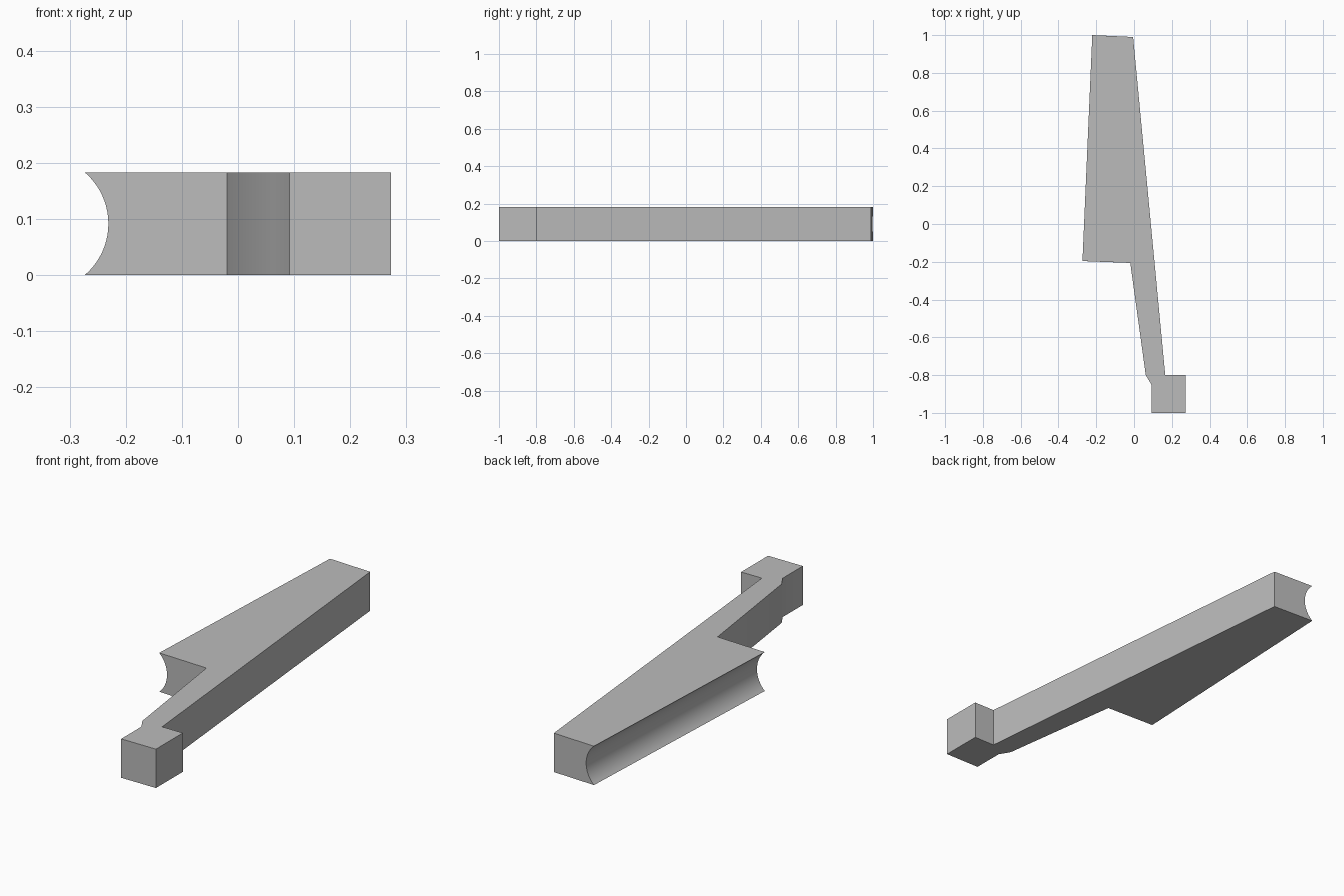
import bpy, bmesh, math
from mathutils import Vector

HEIGHT = 0.183
GROOVE_DEPTH = 0.042
STEPS = 20

if "Cube" in bpy.data.objects:
    bpy.data.objects.remove(bpy.data.objects["Cube"])

grey = bpy.data.materials.new("plain grey")
grey.use_nodes = True
colour = (0.5, 0.5, 0.5, 1)
grey.diffuse_color = colour
grey.node_tree.nodes["Principled BSDF"].inputs["Base Color"].default_value = colour

# Plan outline; the first two points bound the grooved long side
outline = [Vector(p) for p in (
    (-0.273, -0.196), (-0.221, 1.0),                   # grooved side
    (-0.005, 0.99), (0.165, -0.80),                    # straight back of the arm
    (0.273, -0.80), (0.273, -1.0), (0.092, -1.0),      # square end block
    (0.092, -0.85), (0.062, -0.80), (-0.02, -0.206))]  # bevel, neck, shoulder

# Circular arc that scoops out the grooved side
half = HEIGHT / 2
radius = (half ** 2 + GROOVE_DEPTH ** 2) / (2 * GROOVE_DEPTH)
sweep = math.asin(half / radius)
side = (outline[1] - outline[0]).normalized()
inward = Vector((side.y, -side.x))

bm = bmesh.new()
rings = []
for i in range(STEPS + 1):
    angle = sweep * (2 * i / STEPS - 1)
    z = half + radius * math.sin(angle)
    inset = radius * (math.cos(angle) - math.cos(sweep))
    ring = []
    for k, p in enumerate(outline):
        q = p + inward * inset if k < 2 else p
        ring.append(bm.verts.new((q.x, q.y, z)))
    rings.append(ring)

# Walls between levels, then the flat bottom and top
count = len(outline)
for low, high in zip(rings, rings[1:]):
    for k in range(count):
        n = (k + 1) % count
        bm.faces.new((low[k], low[n], high[n], high[k]))
bm.faces.new(rings[0])
bm.faces.new(rings[-1])

# Merge coplanar wall strips, keeping the groove facets
bmesh.ops.dissolve_limit(bm, angle_limit=math.radians(1),
                         verts=bm.verts[:], edges=bm.edges[:])
bmesh.ops.recalc_face_normals(bm, faces=bm.faces[:])

mesh = bpy.data.meshes.new("grooved_arm")
bm.to_mesh(mesh)
bm.free()
mesh.materials.append(grey)
arm = bpy.data.objects.new("grooved_arm", mesh)
bpy.context.collection.objects.link(arm)

bpy.ops.object.select_all(action="DESELECT")
arm.select_set(True)
bpy.context.view_layer.objects.active = arm
bpy.ops.object.shade_smooth_by_angle(angle=math.radians(35))
